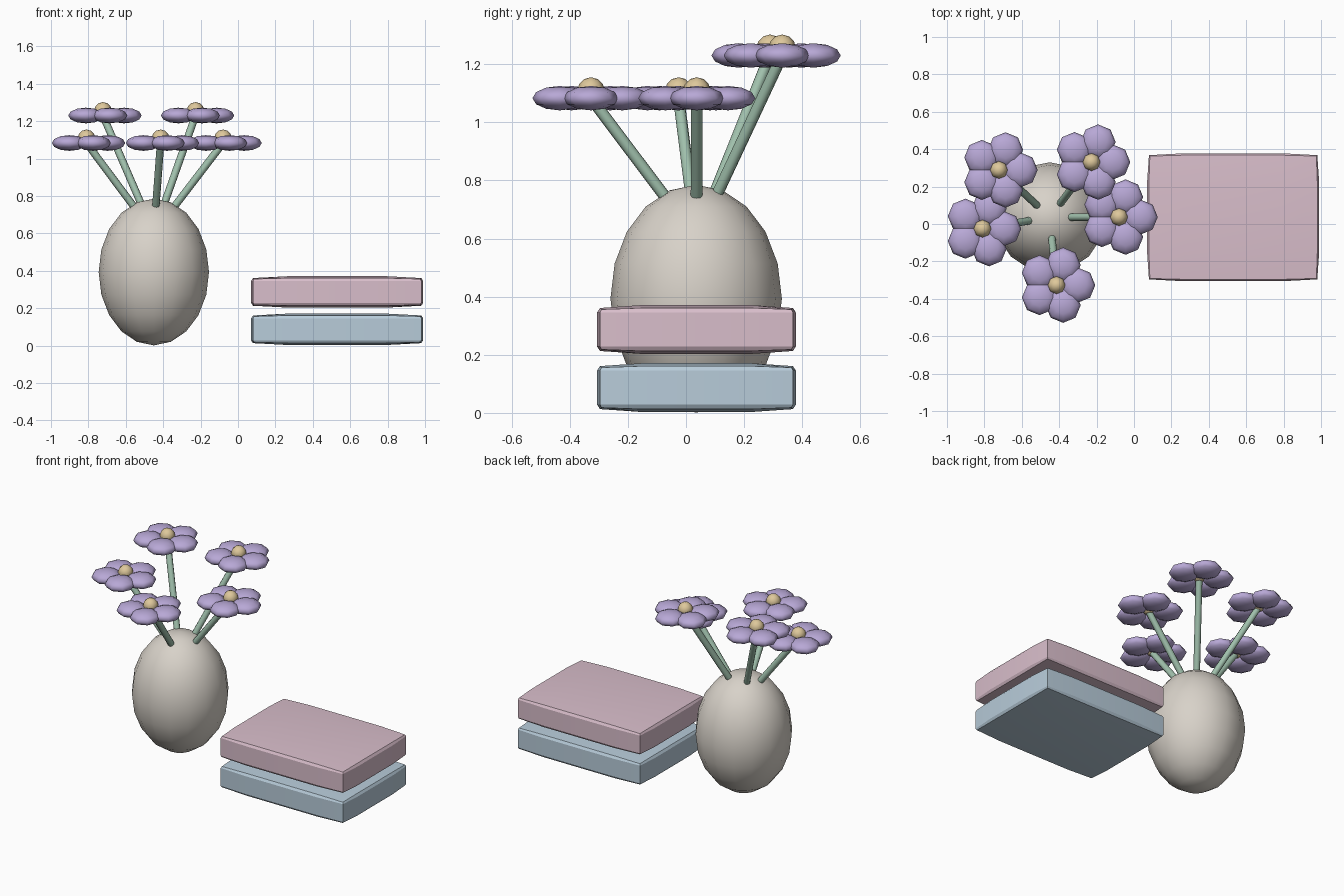
import bpy, bmesh, math
from mathutils import Vector, Matrix

if "Cube" in bpy.data.objects:
    bpy.data.objects.remove(bpy.data.objects["Cube"])


def material(name, rgb):
    m = bpy.data.materials.new(name)
    m.diffuse_color = [(c / 255 / 12.92 if c < 11 else ((c / 255 + 0.055) / 1.055) ** 2.4) for c in rgb] + [1]
    m.use_nodes = True
    m.node_tree.nodes["Principled BSDF"].inputs["Base Color"].default_value = m.diffuse_color
    return m


STONE = material("warm_stone", (216, 210, 201))
PINK = material("dusty_pink", (217, 190, 203))
BLUE = material("pale_blue", (184, 204, 218))
LAVENDER = material("lavender", (184, 168, 214))
GREEN = material("sage_green", (160, 192, 172))
YELLOW = material("soft_yellow", (222, 200, 155))


def finish(name, bm, mat, angle=30):
    mesh = bpy.data.meshes.new(name)
    bm.to_mesh(mesh)
    bm.free()
    obj = bpy.data.objects.new(name, mesh)
    bpy.context.collection.objects.link(obj)
    mesh.materials.append(mat)
    bpy.ops.object.select_all(action='DESELECT')
    obj.select_set(True)
    bpy.context.view_layer.objects.active = obj
    bpy.ops.object.shade_smooth_by_angle(angle=math.radians(angle))
    return obj


def add_ellipsoid(bm, center, radii, segments, rings):
    matrix = Matrix.Translation(center) @ Matrix.Diagonal((*radii, 1))
    bmesh.ops.create_uvsphere(bm, u_segments=segments, v_segments=rings, radius=1, matrix=matrix)


# Vase
bm = bmesh.new()
add_ellipsoid(bm, (-0.45, 0.035, 0.393), (0.295, 0.295, 0.392), 16, 10)
finish("vase", bm, STONE, 60)


# Books: boxes with slightly swollen faces and softened edges
def book(name, z, mat):
    center, half, inner = (0.53, 0.036, z), (0.46, 0.342, 0.084), (0.57, 0.55, 0.7)
    inset = {1: 0.0, 2: 0.01, 3: 0.015}
    bm = bmesh.new()
    bmesh.ops.create_cube(bm, size=2)
    bmesh.ops.subdivide_edges(bm, edges=bm.edges[:], cuts=2, use_grid_fill=True)
    for v in bm.verts:
        outer = [abs(c) > 0.9 for c in v.co]
        drop = inset[sum(outer)]
        v.co = [center[i] + math.copysign(half[i] - drop if outer[i] else half[i] * inner[i], v.co[i])
                for i in range(3)]
    finish(name, bm, mat)


book("lower_book", 0.087, BLUE)
book("upper_book", 0.287, PINK)

# Flowers: stem from inside the vase, five flattened petals and a round centre
ROOT = Vector((-0.45, 0.036, 0.6))
HEADS = [(-0.722, 0.289, 1.23), (-0.227, 0.331, 1.23), (-0.81, -0.025, 1.083),
         (-0.08, 0.037, 1.083), (-0.414, -0.327, 1.083)]
for n, head in enumerate(HEADS, 1):
    head = Vector(head)
    axis = head - ROOT
    bm = bmesh.new()
    matrix = Matrix.Translation((head + ROOT) / 2) @ axis.to_track_quat('Z', 'Y').to_matrix().to_4x4()
    bmesh.ops.create_cone(bm, cap_ends=True, segments=8, radius1=0.02, radius2=0.02,
                          depth=axis.length, matrix=matrix)
    finish(f"stem_{n}", bm, GREEN, 60)

    bm = bmesh.new()
    for k in range(5):
        a = k * math.tau / 5
        add_ellipsoid(bm, head + 0.113 * Vector((math.cos(a), math.sin(a), 0)), (0.094, 0.094, 0.042), 8, 6)
    finish(f"petals_{n}", bm, LAVENDER, 60)

    bm = bmesh.new()
    add_ellipsoid(bm, head + Vector((0, 0, 0.025)), (0.047, 0.047, 0.047), 8, 6)
    finish(f"flower_centre_{n}", bm, YELLOW, 60)
